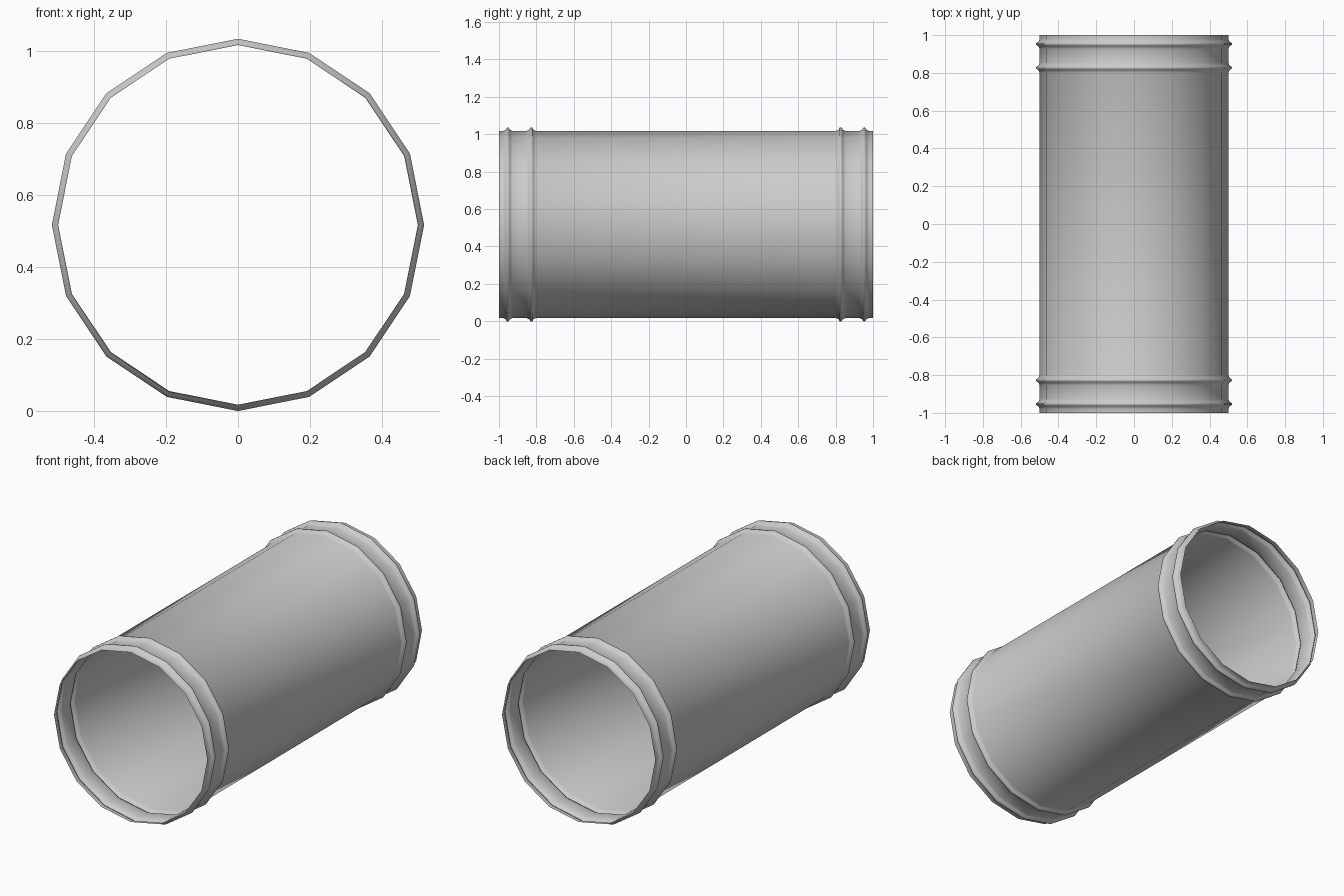
import bpy
import bmesh
from math import sin, cos, pi

SIDES, RADIUS, RIB_RADIUS = 16, 0.5, 0.5175

cube = bpy.data.objects.get("Cube")
if cube:
    bpy.data.objects.remove(cube, do_unlink=True)

# Galvanised metal
metal = bpy.data.materials.new("light grey metal")
metal.use_nodes = True
color = (0.6, 0.6, 0.6, 1)
metal.diffuse_color = color
metal.node_tree.nodes["Principled BSDF"].inputs["Base Color"].default_value = color


def rib(center):
    """Profile of one pressed rib: flared foot and narrow crest."""
    low = RADIUS + 0.006
    return [(center - 0.026, RADIUS), (center - 0.012, low),
            (center - 0.005, RIB_RADIUS), (center + 0.005, RIB_RADIUS),
            (center + 0.012, low), (center + 0.026, RADIUS)]


# Half profile from the middle outward, mirrored to the other end
half = rib(0.827) + rib(0.953) + [(1.0, RADIUS)]
profile = [(-y, r) for y, r in reversed(half)] + half

# Open thin-walled tube, swept around the y axis
bm = bmesh.new()
rings = []
for y, r in profile:
    angles = [2 * pi * i / SIDES for i in range(SIDES)]
    rings.append([bm.verts.new((r * sin(a), y, RIB_RADIUS + r * cos(a))) for a in angles])
for a, b in zip(rings, rings[1:]):
    for i in range(SIDES):
        j = (i + 1) % SIDES
        bm.faces.new((a[i], b[i], b[j], a[j]))
bmesh.ops.recalc_face_normals(bm, faces=bm.faces)
for face in bm.faces:
    face.smooth = True

mesh = bpy.data.meshes.new("ribbed_duct")
bm.to_mesh(mesh)
bm.free()
mesh.materials.append(metal)
duct = bpy.data.objects.new("ribbed_duct", mesh)
bpy.context.collection.objects.link(duct)
